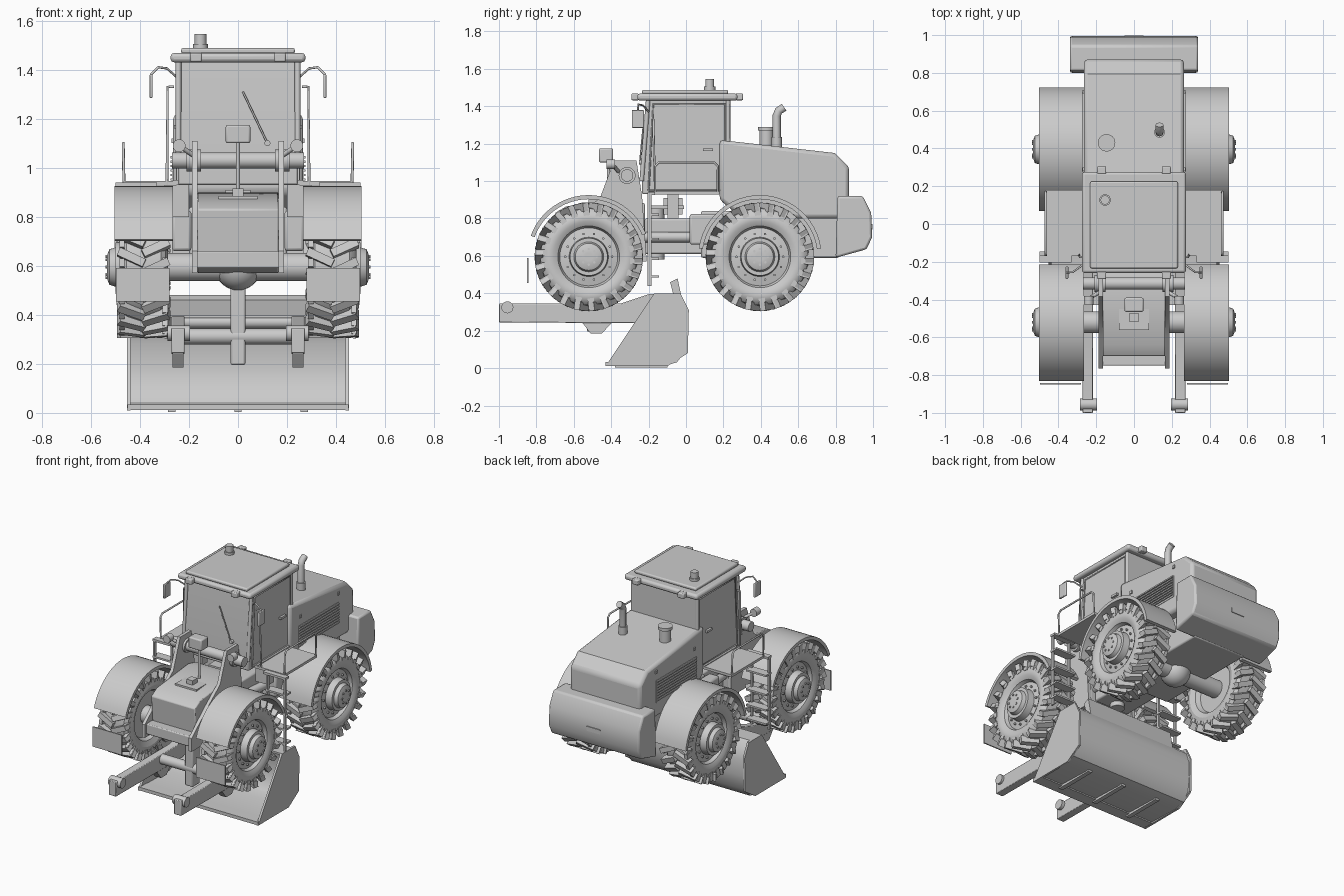
import bpy, bmesh, math
from mathutils import Vector, Matrix

if "Cube" in bpy.data.objects:
    bpy.data.objects.remove(bpy.data.objects["Cube"])

grey = bpy.data.materials.new("plain_grey")
grey.diffuse_color = (0.6, 0.6, 0.6, 1)
grey.use_nodes = True
grey.node_tree.nodes["Principled BSDF"].inputs["Base Color"].default_value = grey.diffuse_color


def finish(name, bm, bevel=0):
    bmesh.ops.recalc_face_normals(bm, faces=bm.faces)
    me = bpy.data.meshes.new(name)
    bm.to_mesh(me)
    bm.free()
    ob = bpy.data.objects.new(name, me)
    bpy.context.collection.objects.link(ob)
    me.materials.append(grey)
    if bevel:
        m = ob.modifiers.new("bevel", 'BEVEL')
        m.width, m.segments = bevel, 2
        m.limit_method, m.angle_limit = 'ANGLE', math.radians(40)
    return ob


def add_box(bm, mat, size):
    bmesh.ops.create_cube(bm, size=1, matrix=mat @ Matrix.Diagonal((*size, 1)))


def box(name, x0, x1, y0, y1, z0, z1, bevel=0):
    bm = bmesh.new()
    add_box(bm, Matrix.Translation(((x0 + x1) / 2, (y0 + y1) / 2, (z0 + z1) / 2)),
            (abs(x1 - x0), y1 - y0, z1 - z0))
    return finish(name, bm, bevel)


def prism(name, pts, x0, x1, bevel=0):
    """Extrude a (y, z) outline from x0 to x1."""
    bm = bmesh.new()
    a = [bm.verts.new((x0, y, z)) for y, z in pts]
    b = [bm.verts.new((x1, y, z)) for y, z in pts]
    bm.faces.new(a)
    bm.faces.new(b)
    for i in range(len(pts)):
        j = (i + 1) % len(pts)
        bm.faces.new((a[i], a[j], b[j], b[i]))
    return finish(name, bm, bevel)


def add_rod(bm, p, q, r, seg=16):
    p, q = Vector(p), Vector(q)
    d = q - p
    rot = Vector((0, 0, 1)).rotation_difference(d).to_matrix().to_4x4()
    bmesh.ops.create_cone(bm, cap_ends=True, segments=seg, radius1=r, radius2=r, depth=d.length,
                          matrix=Matrix.Translation((p + q) / 2) @ rot)


def rod(name, p, q, r, seg=16):
    bm = bmesh.new()
    add_rod(bm, p, q, r, seg)
    return finish(name, bm)


def pipe(name, pts, r):
    cu = bpy.data.curves.new(name, 'CURVE')
    cu.dimensions, cu.bevel_depth, cu.bevel_resolution, cu.use_fill_caps = '3D', r, 2, True
    sp = cu.splines.new('POLY')
    sp.points.add(len(pts) - 1)
    for p, c in zip(sp.points, pts):
        p.co = (*c, 1)
    ob = bpy.data.objects.new(name, cu)
    bpy.context.collection.objects.link(ob)
    cu.materials.append(grey)


def lathe_x(name, prof, y, z, seg=48):
    """Revolve (x, radius) points around the axle line."""
    bm = bmesh.new()
    rings = []
    for x, r in prof:
        rings.append([bm.verts.new((x, y + r * math.cos(t), z + r * math.sin(t)))
                      for t in (2 * math.pi * i / seg for i in range(seg))])
    for a, b in zip(rings, rings[1:]):
        for i in range(seg):
            j = (i + 1) % seg
            bm.faces.new((a[i], a[j], b[j], b[i]))
    bm.faces.new(rings[0])
    bm.faces.new(rings[-1])
    return finish(name, bm)


def arc(y, z, r, a0, a1, n=24):
    return [(y + r * math.cos(math.radians(a0 + (a1 - a0) * i / n)),
             z + r * math.sin(math.radians(a0 + (a1 - a0) * i / n))) for i in range(n + 1)]


WZ = 0.595
WHEEL = [(.535, .02), (.535, .045), (.525, .072), (.50, .08), (.50, .10), (.455, .105), (.445, .155),
         (.468, .165), (.482, .19), (.484, .215), (.475, .24), (.455, .258), (.385, .264), (.315, .258),
         (.295, .24), (.286, .2), (.30, .165), (.33, .15), (.33, .02)]

# wheels, tread lugs, bolts, fenders and axles
for end, wy in (("front", -.52), ("rear", .395)):
    for s in (-1, 1):
        lathe_x(end + "_wheel", [(s * x, r) for x, r in WHEEL], wy, WZ)
        bm = bmesh.new()
        n = 22
        for i in range(n * 2):
            side = 1 if i % 2 else -1
            t = Matrix.Rotation(2 * math.pi * i / (n * 2), 4, 'X')
            base = Matrix.Translation((s * .385, wy, WZ)) @ t
            add_box(bm, base @ Matrix.Translation((side * .05, 0, .266))
                    @ Matrix.Rotation(side * math.radians(25), 4, 'Z'), (.115, .034, .045))
            add_box(bm, base @ Matrix.Translation((side * .088, side * .022, .25)), (.022, .034, .06))
        finish(end + "_tread_lugs", bm)
        bm = bmesh.new()
        for count, r, x0, x1 in ((14, .125, .44, .462), (8, .042, .53, .54)):
            for i in range(count):
                a = 2 * math.pi * i / count
                y, z = wy + r * math.cos(a), WZ + r * math.sin(a)
                add_rod(bm, (s * x0, y, z), (s * x1, y, z), .007, 6)
        finish(end + "_wheel_bolts", bm)
        a0, a1 = (22, 160) if end == "front" else (8, 172)
        prism(end + "_fender", arc(wy, WZ, .33, a0, a1) + arc(wy, WZ, .308, a1, a0), s * .265, s * .503)
    rod(end + "_axle", (-.36, wy, WZ), (.36, wy, WZ), .058, 24)
    bm = bmesh.new()
    bmesh.ops.create_uvsphere(bm, u_segments=24, v_segments=14, radius=.095,
                              matrix=Matrix.Translation((0, wy, WZ)))
    finish(end + "_differential", bm)

# engine hood, chassis and counterweight
prism("engine_hood", [(.18, .90), (.18, 1.22), (.795, 1.15), (.872, 1.075), (.872, .80), (.3, .80)],
      -.265, .265, .02)
prism("counterweight", [(.80, .59), (.965, .635), (.995, .70), (.99, .83), (.945, .92), (.81, .92)],
      -.34, .34, .012)
box("tow_slot", -.05, .05, .985, .998, .74, .77)
box("rear_chassis", -.2, .2, .08, .82, .59, .84, .01)
box("articulation_block", -.13, .13, -.22, .1, .61, .80, .01)
rod("articulation_pin", (0, -.16, .58), (0, -.16, .86), .045)
box("valve_block", -.05, .05, -.12, -.02, .82, .91)
box("valve_plate", -.09, .09, -.19, -.01, .85, .87)

# cab, frame and roof
prism("cab", [(-.235, .93), (-.235, 1.07), (-.20, 1.44), (.235, 1.44), (.235, .93)], -.245, .245, .008)
box("roof", -.275, .275, -.26, .275, 1.43, 1.468, .014)
box("roof_panel", -.232, .232, -.235, .225, 1.465, 1.488, .008)
rod("beacon_base", (-.153, .127, 1.48), (-.153, .127, 1.505), .03, 20)
rod("beacon", (-.153, .127, 1.5), (-.153, .127, 1.545), .024, 20)
pipe("wiper", [(.02, -.227, 1.31), (.12, -.247, 1.10)], .004)
rod("wiper_motor", (.12, -.25, 1.10), (.12, -.22, 1.10), .012)

# exhaust and air intake
pipe("exhaust_stack", [(.135, .485, 1.17), (.135, .485, 1.35), (.135, .495, 1.375), (.135, .525, 1.395)], .022)
rod("exhaust_sleeve", (.135, .485, 1.17), (.135, .485, 1.235), .028)
rod("air_intake", (-.145, .43, 1.17), (-.145, .43, 1.275), .037, 24)
rod("air_intake_cap", (-.145, .43, 1.27), (-.145, .43, 1.29), .046, 24)

# front frame between the towers
prism("front_frame", [(-.68, .60), (-.70, .83), (-.64, .865), (-.30, .90), (-.22, .88), (-.22, .57), (-.6, .57)],
      -.165, .165, .006)
box("front_crossbar", -.175, .175, -.75, -.68, .59, .66, .006)
box("frame_cap", -.08, .08, -.56, -.45, .86, .885)
box("frame_knob", -.023, .023, -.52, -.47, .87, .915)
box("center_work_light", -.05, .05, -.465, -.39, 1.10, 1.175, .008)
rod("light_post", (0, -.415, .88), (0, -.415, 1.11), .008)
rod("tower_cross_pin", (-.27, -.315, 1.03), (.27, -.315, 1.03), .033, 24)

# bucket: curved sheet, cutting edge and back brackets
back = [(-.40, .022), (-.12, .012), (-.05, .03), (-.005, .085), (.008, .18), (.005, .29), (-.02, .36), (-.06, .40), (-.17, .40)]
inner = [(-.17, .388), (-.065, .388), (-.032, .352), (-.008, .285), (-.005, .18), (-.018, .09), (-.056, .045), (-.12, .026), (-.40, .032)]
prism("bucket_shell", back + inner, -.445, .445)
box("bucket_cutting_edge", -.45, .45, -.43, -.35, .012, .034)
prism("bucket_lip", [(-.055, .34), (-.02, .36), (-.045, .48), (-.085, .46)], -.33, .33)
for x in (-.27, 0, .27):
    box("bucket_wear_strip", x - .015, x + .015, -.38, -.1, .003, .02)

# hanging link and cross tube of the lift arms
box("tilt_link", -.03, .03, -.53, -.45, .195, .60, .008)
rod("arm_cross_tube", (-.22, -.5, .312), (.22, -.5, .312), .033, 20)
rod("arm_rear_tube", (-.26, -.14, .37), (.26, -.14, .37), .025, 20)

for s in (-1, 1):
    # cab pillars, door trim and roof lights
    for name, y0, y1, z0 in (("front_pillar", -.237, -.202, 1.0), ("rear_pillar", .225, .225, 1.2)):
        pipe(name, [(s * .243, y0, z0), (s * .243, y1, 1.44)], .012)
    pipe("door_frame", [(s * .247, y, z) for y, z in
                        ((-.20, .95), (-.175, 1.41), (.21, 1.41), (.21, .95), (-.20, .95))], .005)
    box("door_handle", s * .247, s * .262, .09, .145, 1.16, 1.175)
    box("cab_sill", s * .235, s * .265, -.17, .18, .93, .95)
    for y in (-.272, .285):
        box("roof_light", s * .147, s * .195, y - .02, y + .02, 1.432, 1.468, .006)
    # mirrors
    pipe("mirror_arm", [(s * .25, -.20, 1.37), (s * .29, -.23, 1.405), (s * .325, -.255, 1.41),
                        (s * .355, -.257, 1.38)], .005)
    box("mirror", s * .348, s * .362, -.29, -.225, 1.285, 1.38, .004)
    # hood grille, latches and side tank
    box("grille_panel", s * .26, s * .268, .27, .70, .90, 1.05)
    for i in range(8):
        z = .912 + i * .018
        box("grille_slat", s * .262, s * .276, .275, .695, z, z + .009)
    for y in (.28, .69):
        box("hood_latch", s * .262, s * .272, y, y + .02, 1.10, 1.12)
    box("side_tank", s * .19, s * .27, .02, .2, .66, .825, .012)
    # walkway, rails and ladder
    box("walkway", s * .25, s * .47, -.17, .18, .928, .945)
    box("walkway_step", s * .33, s * .50, -.205, -.165, .925, .94)
    box("walkway_support", s * .2, s * .3, -.1, -.04, .80, .93)
    pipe("walkway_rail", [(s * .465, -.165, .93), (s * .468, -.165, 1.08), (s * .468, -.145, 1.10),
                          (s * .468, .15, 1.10), (s * .468, .17, 1.08), (s * .465, .17, .93)], .006)
    pipe("grab_rail", [(s * .29, -.165, .93), (s * .287, -.175, 1.33), (s * .262, -.175, 1.33)], .006)
    for x in (.36, .49):
        box("ladder_rail", s * (x - .006), s * (x + .006), -.205, -.185, .44, .93)
    for z in (.49, .585, .69, .82):
        box("ladder_step", s * .35, s * .50, -.205, -.145, z - .006, z + .006)
    # mud flap
    box("mud_flap", s * .28, s * .498, -.85, -.842, .455, .59)
    # lift tower plates and lights
    prism("lift_tower", [(-.765, .57), (-.765, .66), (-.60, .80), (-.46, .91), (-.385, 1.11), (-.265, 1.11),
                         (-.235, .92), (-.21, .57)], s * .165, s * .187)
    rod("tower_boss", (s * .15, -.315, 1.03), (s * .21, -.315, 1.03), .045, 24)
    rod("headlight", (s * .24, -.425, 1.09), (s * .24, -.38, 1.09), .026, 20)
    rod("headlight_bracket", (s * .24, -.395, 1.09), (s * .18, -.36, 1.05), .01)
    rod("steering_cylinder", (s * .12, -.3, .70), (s * .16, .12, .70), .028)
    # lift arms
    prism("lift_arm", [(-1.0, .245), (-1.0, .345), (-.35, .345), (-.2, .395), (-.06, .395), (-.06, .33),
                       (-.28, .24)], s * .218, s * .272, .004)
    rod("arm_pin", (s * .195, -.955, .325), (s * .287, -.955, .325), .032, 20)
    prism("arm_foot", [(-.56, .25), (-.51, .185), (-.45, .185), (-.39, .25)], s * .222, s * .268)
    # bucket side plates
    prism("bucket_side", [(-.43, .01), (-.17, .40), (-.03, .40), (.015, .31), (.01, .08), (-.10, .01)],
          s * .438, s * .452)

bpy.ops.object.select_all(action='DESELECT')
for ob in bpy.data.objects:
    if ob.type == 'MESH':
        ob.select_set(True)
        bpy.context.view_layer.objects.active = ob
bpy.ops.object.shade_smooth_by_angle(angle=math.radians(32))
